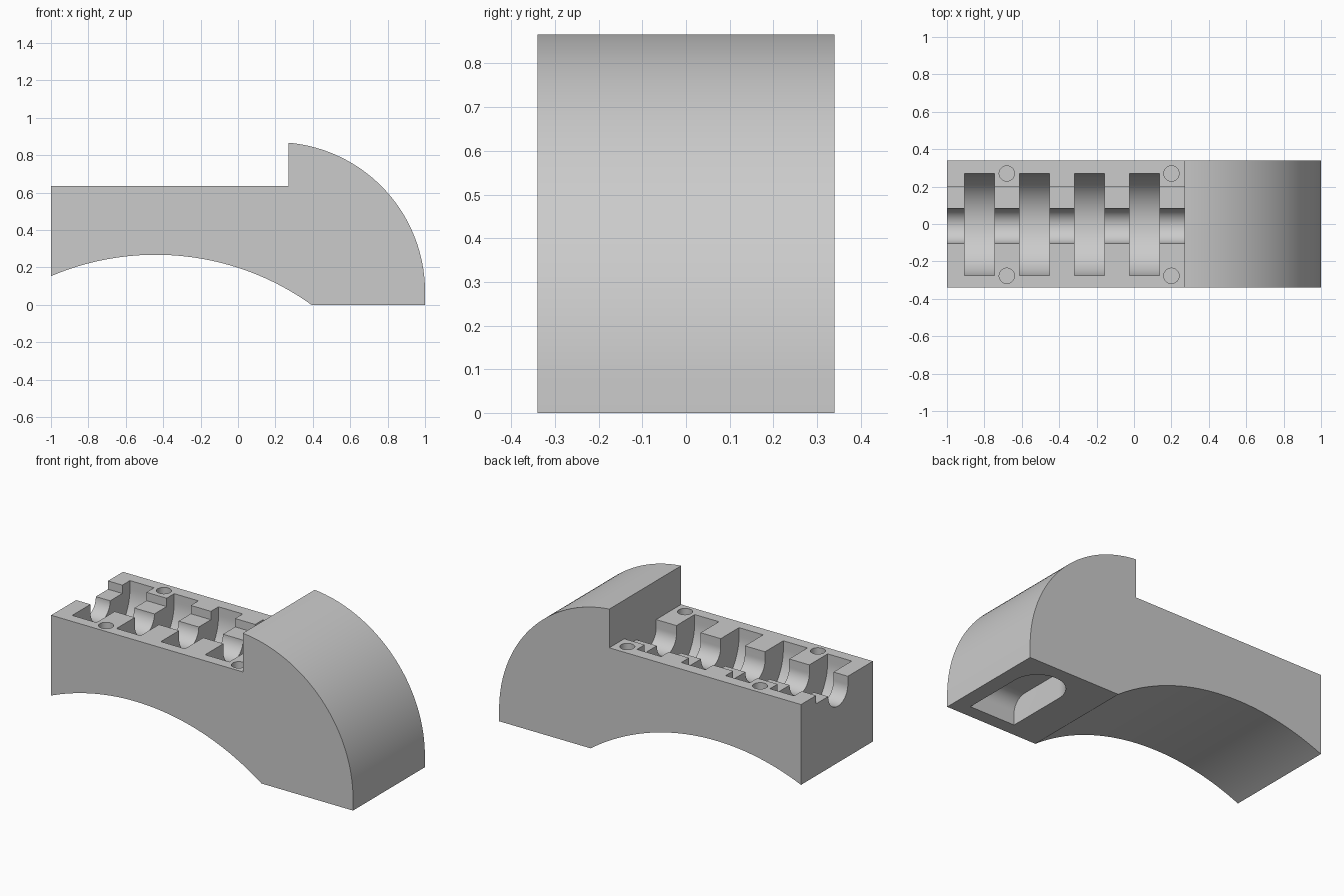
import bpy, bmesh, math

cube = bpy.data.objects.get("Cube")
if cube:
    bpy.data.objects.remove(cube, do_unlink=True)

HALF = 0.34        # half width of the block
DECK = 0.635       # height of the flat deck
STEP = 0.585       # height of the recessed step and groove axis
HEAD = 0.27        # x of the upright wall of the head

grey = bpy.data.materials.new("plain grey")
grey.use_nodes = True
grey.diffuse_color = (0.6, 0.6, 0.6, 1)
grey.node_tree.nodes["Principled BSDF"].inputs["Base Color"].default_value = (0.6, 0.6, 0.6, 1)


def arc(cx, cy, r, start, end, n):
    """Points along a circular arc, angles in radians."""
    return [(cx + r * math.cos(start + (end - start) * i / n),
             cy + r * math.sin(start + (end - start) * i / n)) for i in range(n + 1)]


def prism(name, points, place, low, high, tweak=None):
    """Extrude a 2D outline; place(a, b, t) maps it to 3D."""
    bm = bmesh.new()
    rings = [[bm.verts.new(place(a, b, t)) for a, b in points] for t in (low, high)]
    bm.faces.new(rings[0])
    bm.faces.new(rings[1])
    n = len(points)
    for i in range(n):
        j = (i + 1) % n
        bm.faces.new((rings[0][i], rings[0][j], rings[1][j], rings[1][i]))
    if tweak:
        tweak(bm)
    bmesh.ops.recalc_face_normals(bm, faces=bm.faces[:])
    mesh = bpy.data.meshes.new(name)
    bm.to_mesh(mesh)
    bm.free()
    mesh.materials.append(grey)
    obj = bpy.data.objects.new(name, mesh)
    bpy.context.collection.objects.link(obj)
    return obj


def along_x(a, b, t):
    return (t, a, b)


def along_y(a, b, t):
    return (a, t, b)


def along_z(a, b, t):
    return (a, b, t)


def cut(body, cutter):
    """Subtract a cutter from the body and discard it."""
    cutter.hide_render = True
    mod = body.modifiers.new("cut", "BOOLEAN")
    mod.operation = "DIFFERENCE"
    mod.solver = "EXACT"
    mod.object = cutter
    bpy.context.view_layer.objects.active = body
    bpy.ops.object.modifier_apply(modifier=mod.name)
    bpy.data.objects.remove(cutter, do_unlink=True)


# Body: flat deck, rounded head, arched underside
r_head, head_z = 0.8, 0.07
start = math.acos((HEAD - 0.2) / r_head)
r_arch, arch_x, arch_z = 1.43, -0.44, -1.162
arch_from = math.asin(-arch_z / r_arch)
arch_to = math.acos((-1 - arch_x) / r_arch)
outline = [(-1, DECK), (HEAD, DECK)]
outline += arc(0.2, head_z, r_head, start, 0, 48)
outline += [(1, 0)]
outline += arc(arch_x, arch_z, r_arch, arch_from, arch_to, 48)
body = prism("block_body", outline, along_y, -HALF, HALF)

# Recessed step and lengthwise groove
cut(body, prism("step_cutter", [(-0.103, STEP), (0.198, STEP), (0.198, 0.8), (-0.103, 0.8)],
                along_x, -1.1, HEAD))
cut(body, prism("groove_cutter", arc(-0.01, STEP, 0.093, math.pi, 2 * math.pi, 32)
                + [(0.083, 0.7), (-0.103, 0.7)], along_x, -1.1, HEAD))

# Four round-bottomed pockets
for i in range(4):
    x = -0.905 + 0.2935 * i
    cut(body, prism("pocket_cutter", arc(-0.003, STEP, 0.273, math.pi, 2 * math.pi, 48)
                    + [(0.27, 0.8), (-0.276, 0.8)], along_x, x, x + 0.16))

# Four pin holes
for x in (-0.68, 0.2):
    for y in (-0.277, 0.27):
        cut(body, prism("pin_hole_cutter", arc(x, y, 0.041, 0, 2 * math.pi, 32)[:-1],
                        along_z, DECK - 0.1, 0.8))


# Slot under the head, one end round, the other with a rounded ceiling
def round_ceiling(bm):
    edges = [e for e in bm.edges
             if all(v.co.z > 0.1 and v.co.y < -0.2 for v in e.verts)]
    bmesh.ops.bevel(bm, geom=edges, offset=0.085, segments=10, profile=0.5, affect="EDGES")


cut(body, prism("slot_cutter", [(0.607, -0.26), (0.907, -0.26)]
                + arc(0.757, 0.11, 0.15, 0, math.pi, 32), along_z, -0.1, 0.155, round_ceiling))

# Smooth curves, keep crisp edges
bpy.ops.object.select_all(action="DESELECT")
body.select_set(True)
bpy.context.view_layer.objects.active = body
bpy.ops.object.shade_smooth_by_angle(angle=math.radians(25))
